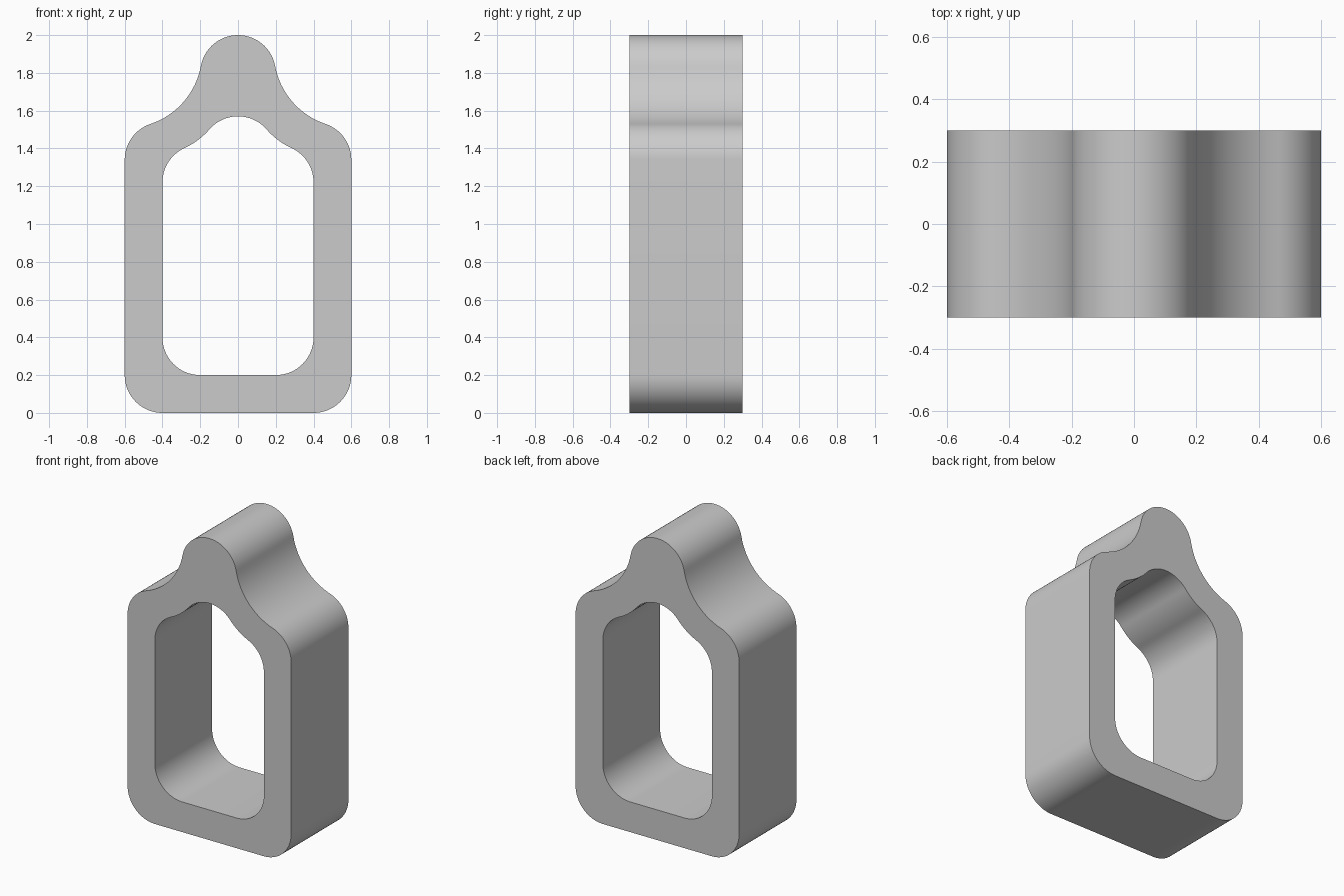
import bpy, bmesh, math
from mathutils import Vector

if "Cube" in bpy.data.objects:
    bpy.data.objects.remove(bpy.data.objects["Cube"])

HALF_DEPTH = 0.3
R = 0.2         # corner and crown radius
NECK = 0.4      # concave neck radius


def arc(center, radius, a0, a1, n):
    return [center + radius * Vector((math.cos(a), math.sin(a)))
            for a in (a0 + (a1 - a0) * i / n for i in range(n + 1))]


def bottle_outline(foot, shoulder, crown):
    """Closed outline of tangent arcs: foot corner, shoulder, concave neck, crown."""
    gap = crown - shoulder
    perp = Vector((-gap.y, gap.x)).normalized() * -1
    reach = math.sqrt((R + NECK) ** 2 - (gap.length / 2) ** 2)
    neck = (shoulder + crown) / 2 + perp * reach
    s = math.atan2(neck.y - shoulder.y, neck.x - shoulder.x)
    c = math.atan2(neck.y - crown.y, neck.x - crown.x)
    right = arc(foot, R, -math.pi / 2, 0, 16)
    right += arc(shoulder, R, 0, s, 14)
    right += arc(neck, NECK, s - math.pi, c - math.pi, 16)[1:]
    right += arc(crown, R, c, math.pi / 2, 16)[1:]
    left = [Vector((-p.x, p.y)) for p in reversed(right[:-1])]
    return right + left


outer = bottle_outline(Vector((0.4, 0.2)), Vector((0.4, 1.34)), Vector((0, 1.8)))
inner = bottle_outline(Vector((0.2, 0.4)), Vector((0.2, 1.22)), Vector((0, 1.37)))

# Frame: outline and opening joined by front, back, outer and inner walls
bm = bmesh.new()
loops = [[bm.verts.new((p.x, y, p.y)) for p in pts]
         for pts, y in ((outer, -HALF_DEPTH), (outer, HALF_DEPTH),
                        (inner, HALF_DEPTH), (inner, -HALF_DEPTH))]
count = len(outer)
for k in range(4):
    a, b = loops[k], loops[(k + 1) % 4]
    for i in range(count):
        j = (i + 1) % count
        bm.faces.new((a[i], a[j], b[j], b[i]))
bmesh.ops.recalc_face_normals(bm, faces=bm.faces)

mesh = bpy.data.meshes.new("bottle_frame")
bm.to_mesh(mesh)
bm.free()
frame = bpy.data.objects.new("bottle_frame", mesh)
bpy.context.collection.objects.link(frame)

grey = bpy.data.materials.new("light_grey")
grey.diffuse_color = (0.6, 0.6, 0.6, 1)
grey.use_nodes = True
grey.node_tree.nodes["Principled BSDF"].inputs["Base Color"].default_value = grey.diffuse_color
mesh.materials.append(grey)

# Smooth curved walls, crisp rims
bpy.context.view_layer.objects.active = frame
frame.select_set(True)
bpy.ops.object.shade_smooth_by_angle(angle=math.radians(30))
